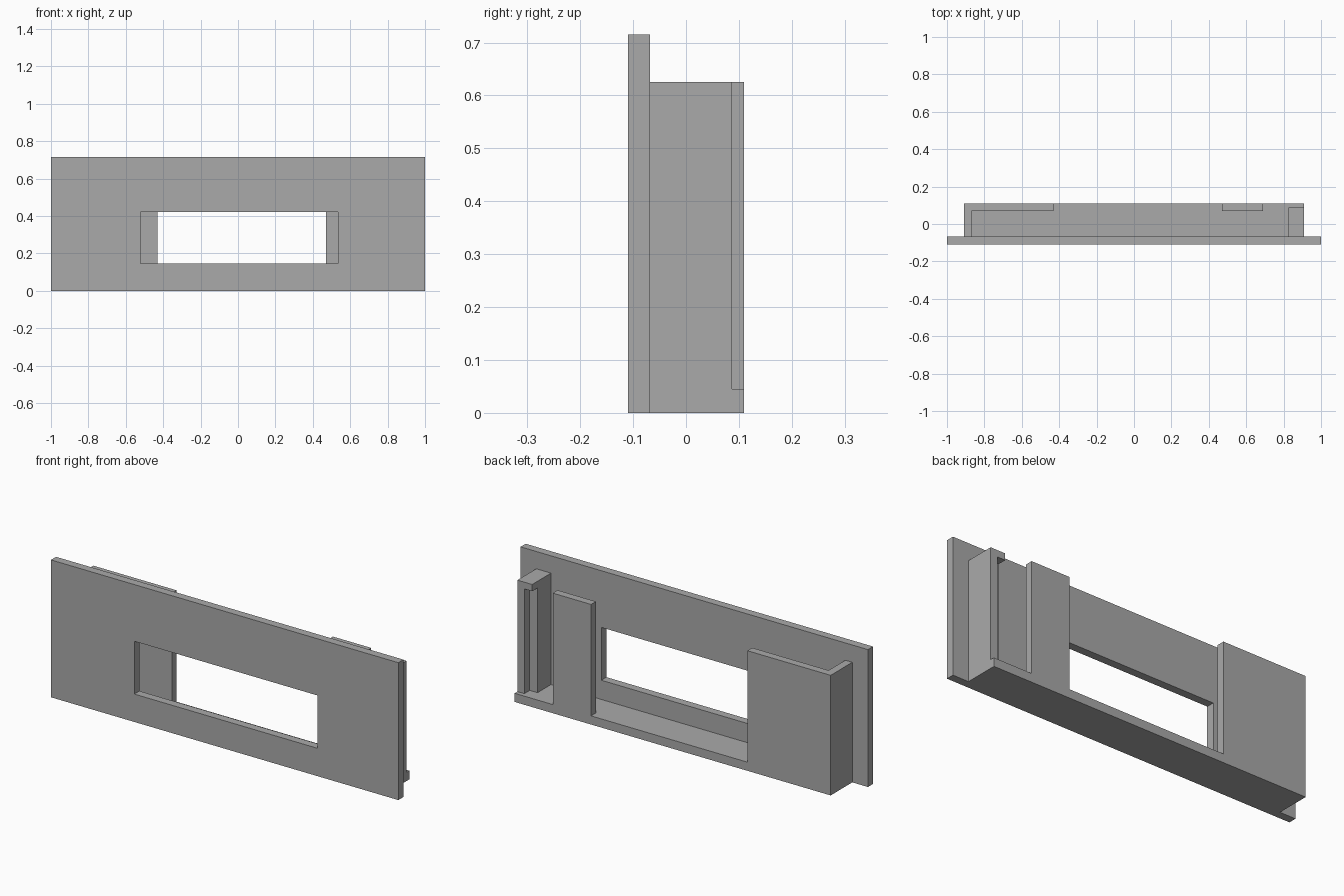
import bpy
import bmesh

default_cube = bpy.data.objects.get("Cube")
if default_cube:
    bpy.data.objects.remove(default_cube, do_unlink=True)

# Single flat colour
grey = bpy.data.materials.new("plain grey")
grey.use_nodes = True
grey.diffuse_color = (0.4, 0.4, 0.4, 1)
grey.node_tree.nodes["Principled BSDF"].inputs["Base Color"].default_value = (0.4, 0.4, 0.4, 1)


def prism(name, outline, bottom, top):
    """Extrude a counter-clockwise plan outline from bottom to top."""
    bm = bmesh.new()
    base = bm.faces.new([bm.verts.new((x, y, bottom)) for x, y in outline])
    result = bmesh.ops.extrude_face_region(bm, geom=[base], use_keep_orig=True)
    for item in result["geom"]:
        if isinstance(item, bmesh.types.BMVert):
            item.co.z = top
    bmesh.ops.recalc_face_normals(bm, faces=bm.faces[:])
    mesh = bpy.data.meshes.new(name)
    bm.to_mesh(mesh)
    bm.free()
    mesh.materials.append(grey)
    obj = bpy.data.objects.new(name, mesh)
    bpy.context.collection.objects.link(obj)
    return obj


def box(name, x, y, z):
    outline = [(x[0], y[0]), (x[1], y[0]), (x[1], y[1]), (x[0], y[1])]
    return prism(name, outline, *z)


FRONT, JOINT, BACK = -0.11, -0.068, 0.11   # depth of the plate and housing
LEDGE, WALL_TOP = 0.045, 0.625             # heights in the housing
SIDE, THICK = 0.91, 0.04
INNER = BACK - THICK

# Front plate with a rectangular window
plate = box("front_plate", (-1, 1), (FRONT, JOINT), (0, 0.715))
cutter = box("window_cutter", (-0.52, 0.535), (-0.2, 0), (0.145, 0.42))
cutter.hide_render = True
cutter.hide_viewport = True
cutter.display_type = 'WIRE'
cut = plate.modifiers.new("window", 'BOOLEAN')
cut.operation = 'DIFFERENCE'
cut.solver = 'EXACT'
cut.object = cutter

# Bottom ledge behind the plate
box("bottom_ledge", (-SIDE, SIDE), (JOINT, BACK), (0, LEDGE))

# L-shaped corner wall
prism("corner_wall", [
    (-SIDE, JOINT), (-SIDE + THICK, JOINT), (-SIDE + THICK, INNER),
    (-0.43, INNER), (-0.43, BACK), (-SIDE, BACK)], LEDGE, WALL_TOP)

# Free-standing rear wall
box("rear_wall", (0.47, 0.69), (INNER, BACK), (LEDGE, WALL_TOP))

# Side post with a notched rear corner under a solid cap
POST_IN, POST_BACK, NOTCH, CAP = 0.825, 0.087, 0.043, 0.59
prism("side_post", [
    (POST_IN, JOINT), (SIDE, JOINT), (SIDE, POST_BACK),
    (SIDE - THICK, POST_BACK), (SIDE - THICK, NOTCH), (POST_IN, NOTCH)], LEDGE, CAP)
box("side_post_cap", (POST_IN, SIDE), (JOINT, POST_BACK), (CAP, WALL_TOP))
